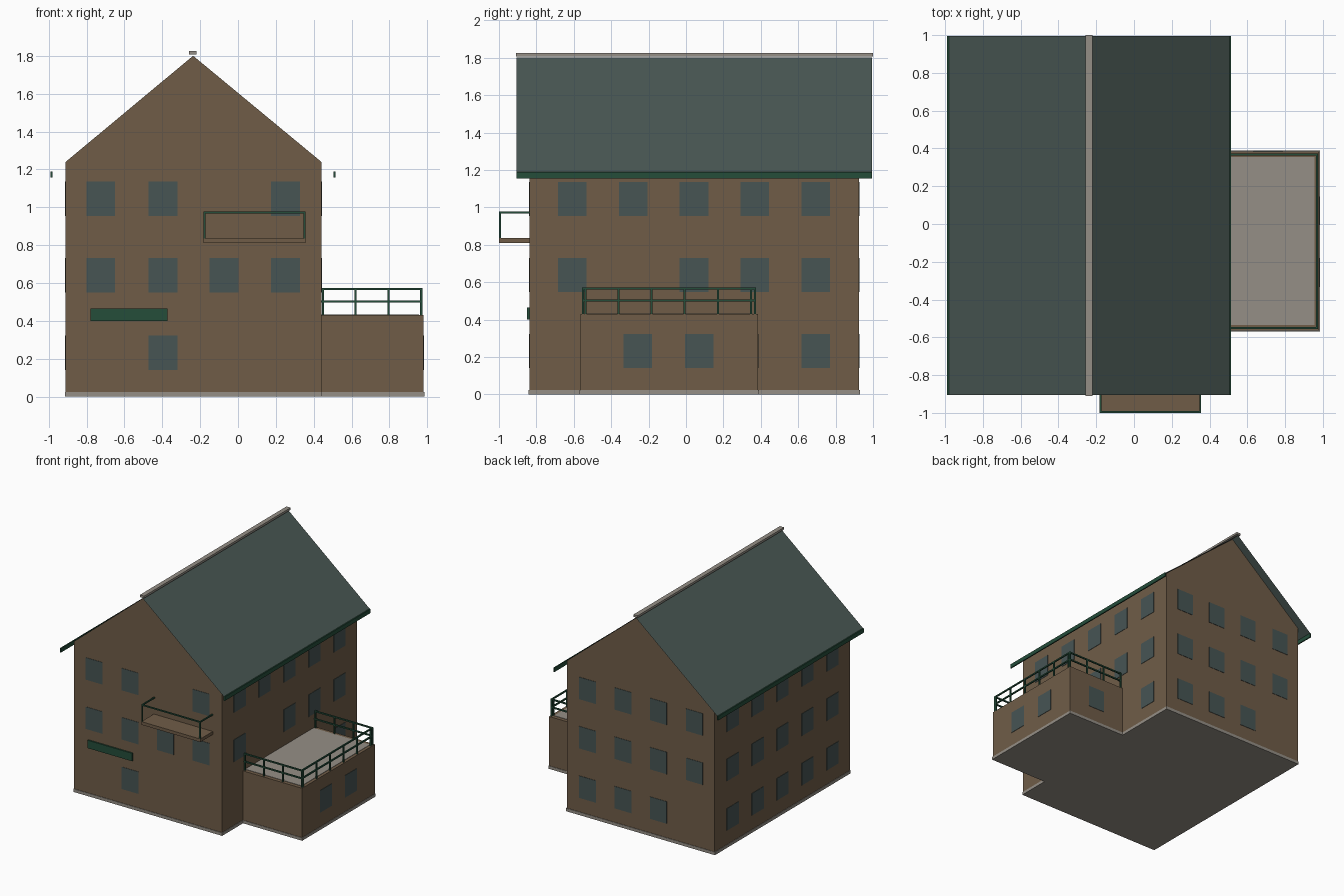
import bpy
import bmesh
from mathutils import Matrix, Vector

cube = bpy.data.objects.get("Cube")
if cube:
    bpy.data.objects.remove(cube, do_unlink=True)


def material(name, rgb):
    m = bpy.data.materials.new(name)
    m.use_nodes = True
    m.diffuse_color = (*rgb, 1)
    m.node_tree.nodes["Principled BSDF"].inputs["Base Color"].default_value = (*rgb, 1)
    return m


BROWN = material("brown wall", (0.16, 0.108, 0.064))
GLASS = material("dark teal glass", (0.063, 0.09, 0.088))
SLATE = material("green grey roof", (0.068, 0.098, 0.088))
GREEN = material("dark green trim", (0.018, 0.075, 0.042))
GREY = material("warm grey stone", (0.3, 0.275, 0.24))


def finish(name, bm, mat):
    mesh = bpy.data.meshes.new(name)
    bm.to_mesh(mesh)
    bm.free()
    mesh.materials.append(mat)
    obj = bpy.data.objects.new(name, mesh)
    bpy.context.collection.objects.link(obj)
    return obj


def boxes(name, mat, *spans):
    """One object made of boxes, each given as x, y and z spans."""
    bm = bmesh.new()
    for span in spans:
        mid = Vector([(a + b) / 2 for a, b in span])
        size = [abs(b - a) for a, b in span]
        bmesh.ops.create_cube(bm, size=1, matrix=Matrix.Translation(mid) @ Matrix.Diagonal((*size, 1)))
    return finish(name, bm, mat)


def around(c, width):
    return (c - width / 2, c + width / 2)


def sheet(name, mat, profile, y0, y1, capped):
    """Sweep an x-z profile along y, closed with end caps or open."""
    bm = bmesh.new()
    front = [bm.verts.new((x, y0, z)) for x, z in profile]
    back = [bm.verts.new((x, y1, z)) for x, z in profile]
    n = len(profile)
    for i in range(n if capped else n - 1):
        j = (i + 1) % n
        bm.faces.new((front[i], front[j], back[j], back[i]))
    if capped:
        bm.faces.new(front)
        bm.faces.new(back)
        bmesh.ops.recalc_face_normals(bm, faces=bm.faces)
    bm.normal_update()
    return finish(name, bm, mat)


# Main house
X0, X1, Y0, Y1 = -0.91, 0.44, -0.837, 0.925
RIDGE, EAVE, PEAK = -0.237, 1.24, 1.80
sheet("house_walls", BROWN, [(X0, 0.01), (X1, 0.01), (X1, EAVE), (RIDGE, PEAK), (X0, EAVE)], Y0, Y1, True)

# Roof sheet, ridge cap and eaves boards
RY = (-0.906, 0.994)
sheet("roof", SLATE, [(0.508, 1.187), (RIDGE, PEAK + 0.003), (-0.984, 1.187)], *RY, False)
boxes("ridge_cap", GREY, (around(RIDGE - 0.002, 0.038), (-0.91, 1.0), (1.808, 1.826)))
boxes("eaves_boards", GREEN, *[(around(x, 0.01), RY, (1.156, 1.19)) for x in (-0.985, 0.509)])

# Side annex with terrace
AX, AY0, AY1, AZ = 0.98, -0.565, 0.385, 0.43
boxes("annex_walls", BROWN, ((X1 - 0.02, AX), (AY0, AY1), (0.01, AZ)))
boxes("terrace_floor", GREY, ((X1, 0.955), (AY0 + 0.03, AY1 - 0.03), (AZ - 0.005, AZ + 0.003)))

# Plinth under both volumes
LIP = 0.004
boxes("plinth", GREY,
      ((X0 - LIP, X1 + LIP), (Y0 - LIP, Y1 + LIP), (0, 0.025)),
      ((X1, AX + LIP), (AY0 - LIP, AY1 + LIP), (0, 0.024)))

# Terrace railing
BAR = 0.011
TOP = 0.573
rail_x, rail_y = 0.968, (-0.55, 0.368)
posts_x = [X1 + 0.008 + i * (rail_x - X1 - 0.008) / 3 for i in range(4)]
posts_y = [-0.538 + i * 0.177 for i in range(6)]
bars = []
for z in (0.503, TOP - BAR / 2):
    bars.append((around(rail_x, BAR), rail_y, around(z, BAR)))
    bars += [((X1, rail_x + BAR / 2), around(y, BAR), around(z, BAR)) for y in rail_y]
for y in rail_y:
    bars += [(around(x, BAR), around(y, BAR), (AZ, TOP)) for x in posts_x]
bars += [(around(rail_x, BAR), around(y, BAR), (AZ, TOP)) for y in posts_y]
boxes("terrace_railing", GREEN, *bars)

# Front balcony with railing
BX0, BX1, BY = -0.182, 0.356, -1.0
boxes("balcony_slab", BROWN, ((BX0, BX1), (BY, Y0), (0.81, 0.836)))
rail_z = (0.968, 0.978)
ends = (around(BX0 + 0.005, 0.01), around(BX1 - 0.005, 0.01))
boxes("balcony_railing", GREEN,
      ((BX0, BX1), (BY, BY + 0.01), rail_z),
      *[(x, (BY, Y0), rail_z) for x in ends],
      *[(x, (BY, BY + 0.01), (0.836, 0.978)) for x in ends])

# Entrance canopy board
boxes("entrance_board", GREEN, ((-0.78, -0.373), (Y0 - 0.012, Y0), (0.4, 0.465)))

# Windows: thin plates, columns listed per row from ground to top
W, H, T = 0.153, 0.182, 0.003
ROWS = (0.232, 0.64, 1.046)
COLS_X = (-0.725, -0.397, -0.075, 0.25)
COLS_Y = (-0.608, -0.283, 0.043, 0.367, 0.693)


def windows(name, axis, wall, cols, layout):
    plates = []
    for z, row in zip(ROWS, layout):
        for i in row:
            across, depth = around(cols[i], W), around(wall, 2 * T)
            pair = (across, depth) if axis == "y" else (depth, across)
            plates.append((*pair, around(z, H)))
    boxes(name, GLASS, *plates)


windows("front_windows", "y", Y0, COLS_X, ([1], range(4), [0, 1, 3]))
windows("back_windows", "y", Y1, COLS_X, ([1, 2, 3], range(4), range(4)))
windows("terrace_side_windows", "x", X1, COLS_Y, ([4], [0, 2, 3, 4], range(5)))
windows("plain_side_windows", "x", X0, COLS_Y, (range(5), range(5), range(5)))
windows("annex_side_windows", "x", AX, (-0.257, 0.07), ([0, 1],))
windows("annex_back_window", "y", AY1, (0.71,), ([0],))
